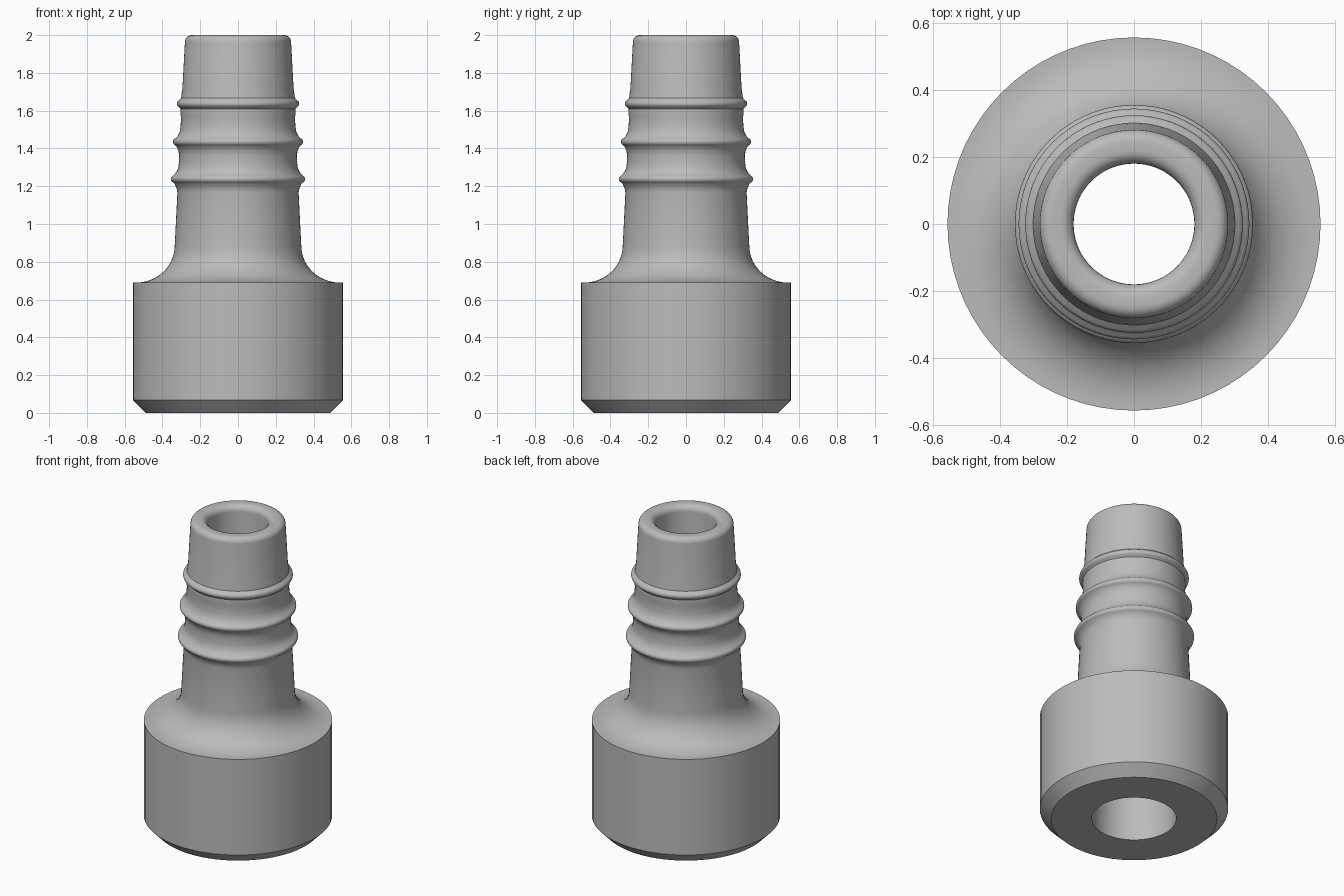
import bpy
import bmesh
from math import sin, cos, pi, radians
from mathutils import Matrix

if "Cube" in bpy.data.objects:
    bpy.data.objects.remove(bpy.data.objects["Cube"], do_unlink=True)

SEGMENTS = 72


def arc(cx, cz, rx, rz, start, end, steps):
    """Points on an elliptical arc, angles in degrees."""
    angles = [radians(start + (end - start) * i / steps) for i in range(steps + 1)]
    return [(cx + rx * cos(a), cz + rz * sin(a)) for a in angles]


def neck_radius(z):
    """Gently tapering outside of the hose neck."""
    return 0.335 - 0.048 * (z - 0.87)


def barb(z, radius):
    """Rounded ridge with a short concave blend to the neck on both sides."""
    low, high = neck_radius(z - 0.07), neck_radius(z + 0.08)
    return ([(low, z - 0.07), (low + 0.004, z - 0.05), (radius - 0.02, z - 0.027)]
            + arc(radius - 0.02, z, 0.02, 0.02, -60, 60, 6)
            + [(radius - 0.023, z + 0.029), (high + 0.004, z + 0.055), (high, z + 0.08)])


def lathe(name, profile, material):
    """Spin a closed (radius, height) profile around the z axis."""
    bm = bmesh.new()
    rings = []
    for i in range(SEGMENTS):
        turn = Matrix.Rotation(2 * pi * i / SEGMENTS, 3, 'Z')
        rings.append([bm.verts.new(turn @ Matrix.Identity(3).col[0] * r
                                   + Matrix.Identity(3).col[2] * z) for r, z in profile])
    count = len(profile)
    for i, ring in enumerate(rings):
        following = rings[(i + 1) % SEGMENTS]
        for j in range(count):
            k = (j + 1) % count
            bm.faces.new((ring[j], following[j], following[k], ring[k]))
    bmesh.ops.recalc_face_normals(bm, faces=bm.faces)
    mesh = bpy.data.meshes.new(name)
    bm.to_mesh(mesh)
    bm.free()
    mesh.materials.append(material)
    obj = bpy.data.objects.new(name, mesh)
    bpy.context.collection.objects.link(obj)
    bpy.ops.object.select_all(action='DESELECT')
    obj.select_set(True)
    bpy.context.view_layer.objects.active = obj
    bpy.ops.object.shade_smooth_by_angle(angle=radians(35))
    return obj


# Plain grey finish
grey = bpy.data.materials.new("plain grey")
grey.use_nodes = True
colour = (0.5, 0.5, 0.5, 1)
grey.diffuse_color = colour
grey.node_tree.nodes["Principled BSDF"].inputs["Base Color"].default_value = colour

# Chamfered base collar and the fillet up to the neck
profile = [(0.25, 0), (0.49, 0), (0.556, 0.067), (0.556, 0.69)]
profile += arc(0.54, 0.885, 0.205, 0.195, 270, 180, 14)

# Three hose barbs
for height, radius in ((1.238, 0.355), (1.435, 0.344), (1.637, 0.324)):
    profile += barb(height, radius)

# Rounded lip, then the bore tapering back down to the base
profile += arc(0.245, 1.965, 0.036, 0.035, 0, 90, 6)
profile += arc(0.22, 1.96, 0.04, 0.04, 90, 180, 6)

lathe("hose_fitting", profile, grey)
